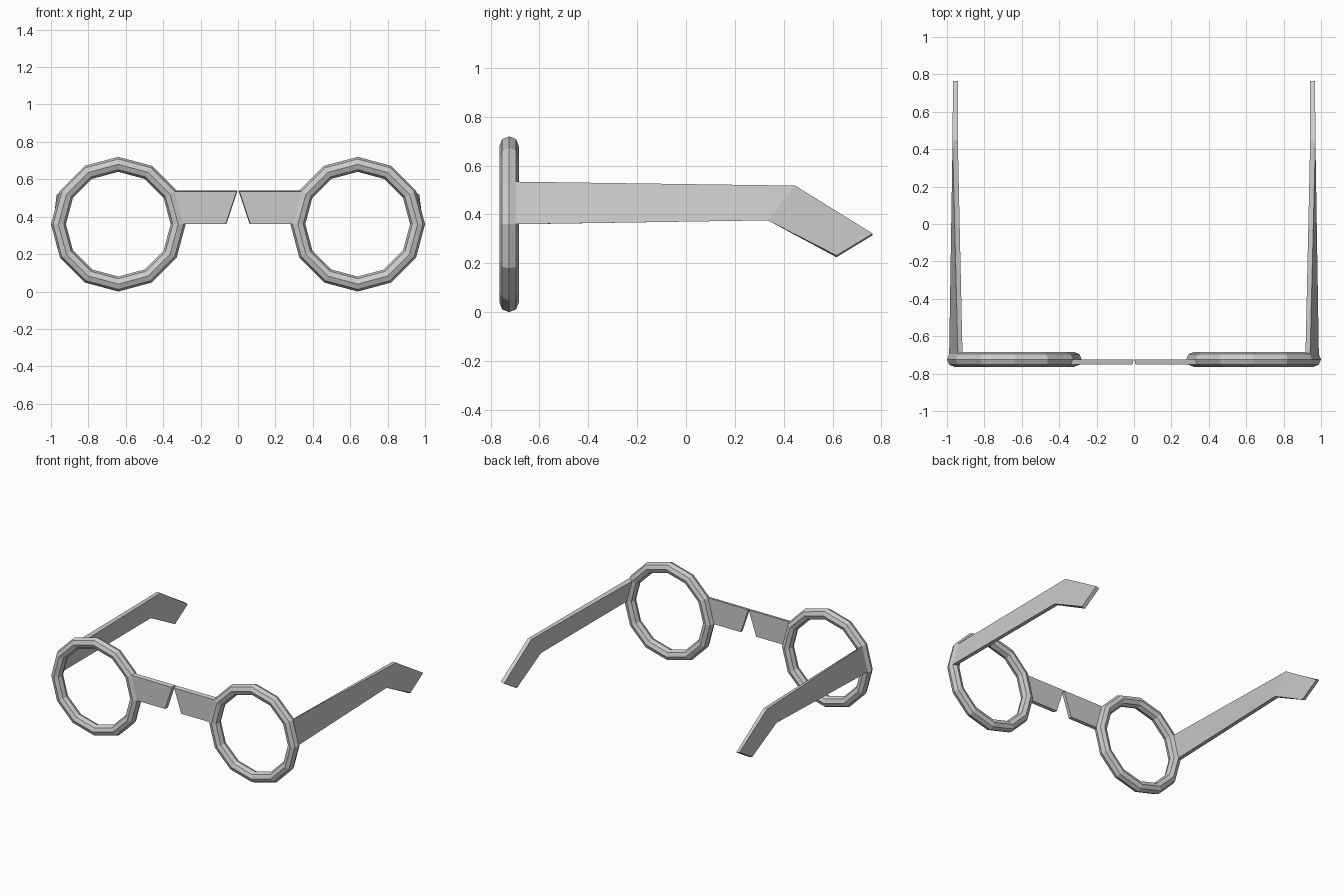
import bpy, bmesh
from math import cos, sin, radians
from mathutils import Matrix

if "Cube" in bpy.data.objects:
    bpy.data.objects.remove(bpy.data.objects["Cube"])

CX, CY, CZ = 0.64, -0.724, 0.36   # centre of the right rim
R, T = 0.32, 0.04                 # rim radius and tube radius


def rim_point(around, tube):
    """Vertex of the rim: angle around the lens and angle around the tube."""
    a, t = radians(around), radians(tube)
    r = R + T * cos(t)
    return (CX + r * cos(a), CY + T * sin(t), CZ + r * sin(a))


def mirror_x(ob):
    ob.modifiers.new("Mirror", 'MIRROR').use_mirror_merge = False


def loft(name, sections):
    """Skin a chain of four-cornered sections and cap both ends."""
    bm = bmesh.new()
    rows = [[bm.verts.new(p) for p in s] for s in sections]
    for a, b in zip(rows, rows[1:]):
        for i in range(4):
            j = (i + 1) % 4
            bm.faces.new((a[i], a[j], b[j], b[i]))
    bm.faces.new(rows[0][::-1])
    bm.faces.new(rows[-1])
    bmesh.ops.recalc_face_normals(bm, faces=bm.faces)
    me = bpy.data.meshes.new(name)
    bm.to_mesh(me)
    bm.free()
    ob = bpy.data.objects.new(name, me)
    bpy.context.collection.objects.link(ob)
    mirror_x(ob)
    return ob


# Lens rims: twelve-sided rings with an octagonal tube
bpy.ops.mesh.primitive_torus_add(major_segments=12, minor_segments=8,
                                 major_radius=R, minor_radius=T)
rim = bpy.context.object
rim.name = "lens_rim"
rim.data.transform(Matrix.Translation((CX, CY, CZ)) @ Matrix.Rotation(radians(90), 4, 'X'))
mirror_x(rim)

# Nose bridge: plate grown from a rim facet, cut at a slant in the middle
loft("nose_bridge", [
    [rim_point(180, 0), rim_point(180, -45), rim_point(150, -45), rim_point(150, 0)],
    [(0.062, CY, 0.36), (0.066, CY - 0.028, 0.36),
     (0.008, CY - 0.028, 0.534), (0.002, CY, 0.54)],
])


def arm_section(bottom, top, x_in, x_out, drop=0.0):
    (yb, zb), (yt, zt) = bottom, top
    return [(x_in, yb, zb - drop), (x_out, yb, zb),
            (x_out, yt, zt), (x_in, yt, zt - drop)]


# Temple arms: grown from a rear rim facet, bent down behind the ear
loft("temple_arm", [
    [rim_point(0, 90), rim_point(0, 45), rim_point(30, 45), rim_point(30, 90)],
    arm_section((0.335, 0.376), (0.447, 0.518), 0.942, 0.970),
    arm_section((0.616, 0.232), (0.764, 0.322), 0.942, 0.968, 0.007),
])
